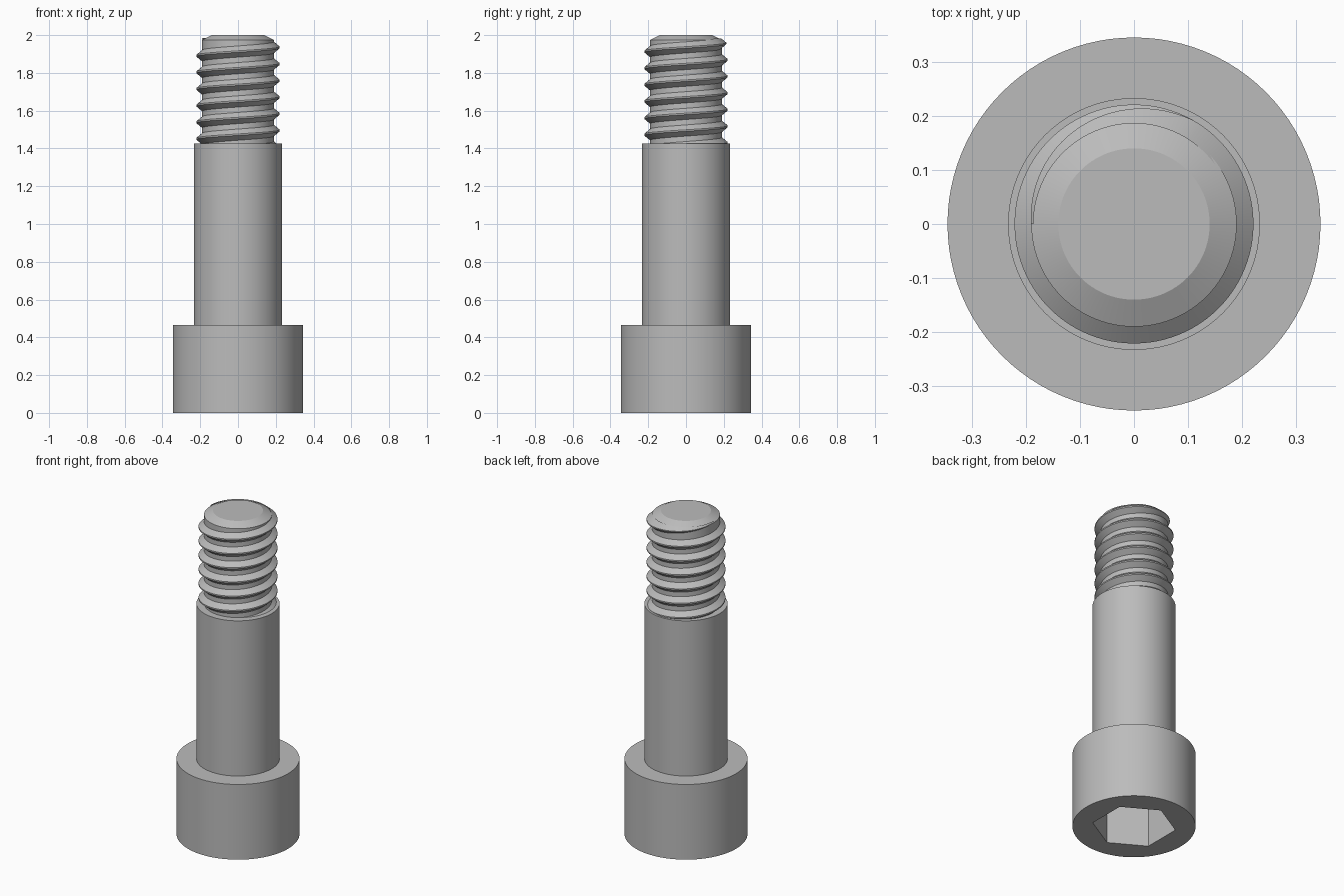
import bpy, bmesh
from math import cos, sin, pi, radians, ceil, floor

cube = bpy.data.objects.get("Cube")
if cube:
    bpy.data.objects.remove(cube, do_unlink=True)

SEG = 96
HEAD_R, HEAD_TOP = 0.345, 0.465
SHANK_R, SHANK_TOP = 0.233, 1.425
CORE_R, CREST_R, TIP_R = 0.19, 0.221, 0.14
PITCH = 0.088

steel = bpy.data.materials.new("grey steel")
steel.use_nodes = True
GREY = (0.5, 0.5, 0.5, 1)
steel.diffuse_color = GREY
steel.node_tree.nodes["Principled BSDF"].inputs["Base Color"].default_value = GREY


def make_object(name, bm):
    bmesh.ops.recalc_face_normals(bm, faces=bm.faces)
    mesh = bpy.data.meshes.new(name)
    bm.to_mesh(mesh)
    bm.free()
    obj = bpy.data.objects.new(name, mesh)
    bpy.context.collection.objects.link(obj)
    mesh.materials.append(steel)
    return obj


def bridge(bm, a, b):
    n = len(a)
    for i in range(n):
        bm.faces.new((a[i], a[(i + 1) % n], b[(i + 1) % n], b[i]))


def lathe(name, profile, sides=SEG, turn=0.0):
    """Capped solid of revolution from (radius, height) points."""
    bm = bmesh.new()
    rings = [[bm.verts.new((r * cos(turn + 2 * pi * i / sides),
                            r * sin(turn + 2 * pi * i / sides), z))
              for i in range(sides)] for r, z in profile]
    for a, b in zip(rings, rings[1:]):
        bridge(bm, a, b)
    bm.faces.new(rings[0])
    bm.faces.new(rings[-1])
    return make_object(name, bm)


def smooth(obj):
    bpy.ops.object.select_all(action='DESELECT')
    obj.select_set(True)
    bpy.context.view_layer.objects.active = obj
    bpy.ops.object.shade_smooth_by_angle(angle=radians(20))


# Head, shoulder and threaded core in one turned body
body = lathe("screw_body", [(HEAD_R, 0), (HEAD_R, HEAD_TOP), (SHANK_R, HEAD_TOP),
                            (SHANK_R, SHANK_TOP), (CORE_R, SHANK_TOP),
                            (CORE_R, 1.975), (TIP_R, 2)])

# Hexagonal key socket in the underside of the head
cutter = lathe("socket_cutter", [(0.235, -0.1), (0.235, 0.28)], 6, radians(30))
cutter.hide_render = True
cut = body.modifiers.new("socket", 'BOOLEAN')
cut.operation, cut.solver, cut.object = 'DIFFERENCE', 'EXACT', cutter
bpy.context.view_layer.objects.active = body
bpy.ops.object.modifier_apply(modifier=cut.name)
bpy.data.objects.remove(cutter, do_unlink=True)
smooth(body)

# Helical thread ridge, starting inside the shoulder and fading out at the tip
bm = bmesh.new()
rings = []
fade_from, fade_to = 60, 180
step = 360 / SEG
first = floor((SHANK_TOP - 0.03 - 1.935) / PITCH * SEG)
last = ceil(fade_to / step)
for k in range(first, last + 1):
    deg = k * step
    a = radians(deg)
    z = 1.935 + PITCH * deg / 360
    fade = min(1, max(0.03, (fade_to - deg) / (fade_to - fade_from)))
    crest = CORE_R + (CREST_R - CORE_R) * fade
    half = 0.005 + 0.028 * fade
    section = [(CORE_R - 0.004, -half), (crest, -0.004 * fade),
               (crest, 0.004 * fade), (CORE_R - 0.004, half)]
    rings.append([bm.verts.new((r * cos(a), r * sin(a), z + h)) for r, h in section])
for a, b in zip(rings, rings[1:]):
    bridge(bm, a, b)
bm.faces.new(rings[0])
bm.faces.new(rings[-1])
smooth(make_object("thread", bm))
